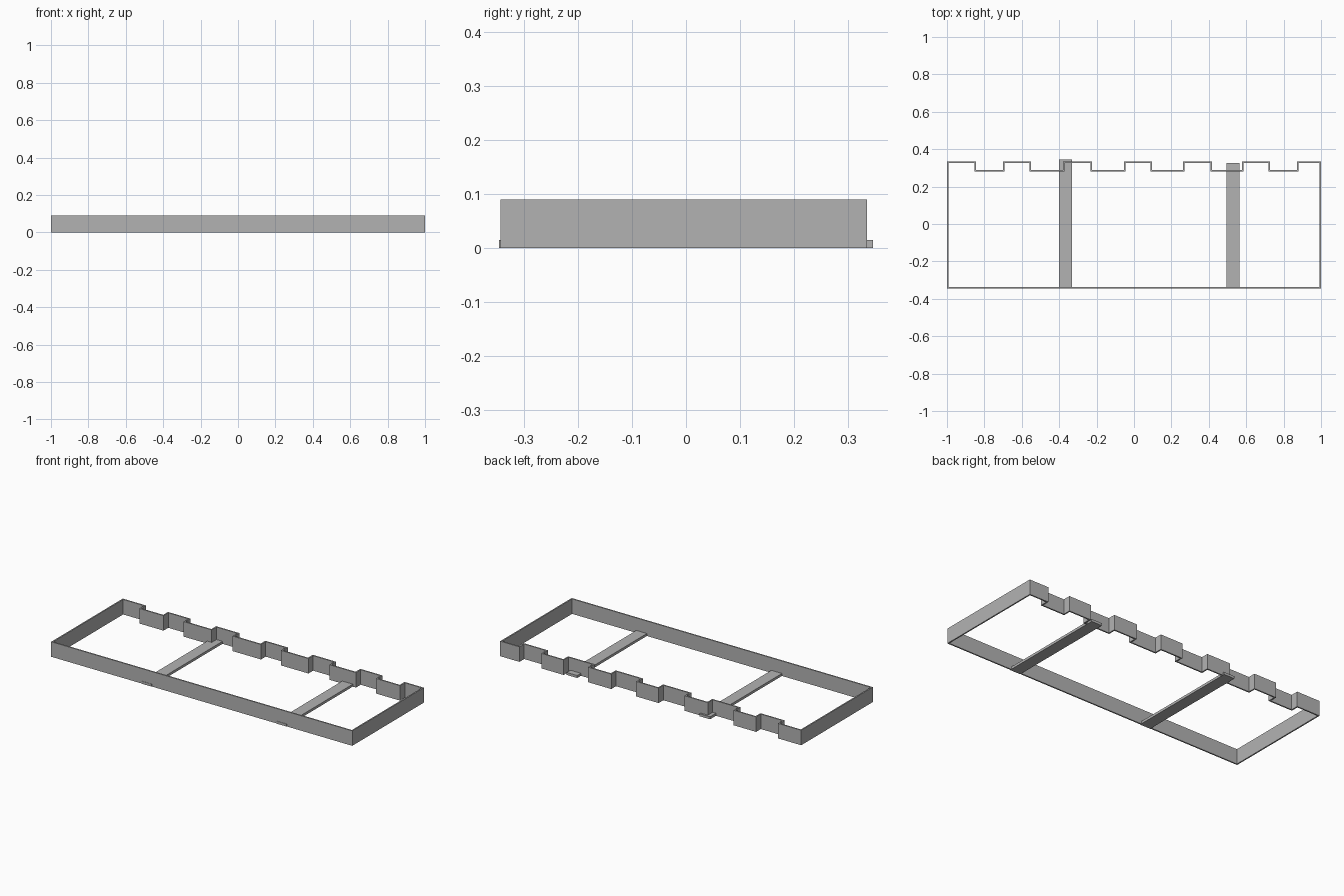
import bpy
import bmesh

cube = bpy.data.objects.get("Cube")
if cube:
    bpy.data.objects.remove(cube, do_unlink=True)

grey = bpy.data.materials.new("plain_grey")
grey.use_nodes = True
colour = (0.45, 0.45, 0.45, 1)
grey.diffuse_color = colour
grey.node_tree.nodes["Principled BSDF"].inputs["Base Color"].default_value = colour

HEIGHT, WALL = 0.09, 0.008
FRONT, BACK, NOTCH = -0.344, 0.335, 0.29


def add_object(name, bm):
    bmesh.ops.recalc_face_normals(bm, faces=bm.faces)
    mesh = bpy.data.meshes.new(name)
    bm.to_mesh(mesh)
    bm.free()
    mesh.materials.append(grey)
    obj = bpy.data.objects.new(name, mesh)
    bpy.context.collection.objects.link(obj)


def outline(inset):
    """Frame outline with a notched back edge, moved inward by inset."""
    steps = [-0.845, -0.70, -0.55, -0.38, -0.225, -0.053,
             0.096, 0.262, 0.417, 0.578, 0.727, 0.872]
    side = 1 - inset
    pts = [(side, FRONT + inset), (-side, FRONT + inset), (-side, BACK - inset)]
    y_now, y_next = BACK, NOTCH
    for x in steps:
        # The inside lies left of a step inward and right of a step outward
        shift = -inset if y_next < y_now else inset
        pts += [(x + shift, y_now - inset), (x + shift, y_next - inset)]
        y_now, y_next = y_next, y_now
    return pts + [(side, BACK - inset)]


# Thin wall running round the frame
bm = bmesh.new()
rings = [[bm.verts.new((x, y, z)) for x, y in outline(inset)]
         for inset, z in ((0, 0), (0, HEIGHT), (WALL, HEIGHT), (WALL, 0))]
count = len(rings[0])
for r in range(4):
    a, b = rings[r], rings[(r + 1) % 4]
    for i in range(count):
        j = (i + 1) % count
        bm.faces.new((a[i], a[j], b[j], b[i]))
add_object("notched_frame", bm)


# Flat cross straps under the frame
def strap(name, x0, x1, y0, y1, height=0.015):
    bm = bmesh.new()
    bmesh.ops.create_cube(bm, size=1)
    for v in bm.verts:
        v.co = (x1 if v.co.x > 0 else x0,
                y1 if v.co.y > 0 else y0,
                height if v.co.z > 0 else 0)
    add_object(name, bm)


strap("right_strap", -0.402, -0.332, -0.346, 0.346)
strap("left_strap", 0.495, 0.565, -0.346, 0.325)
